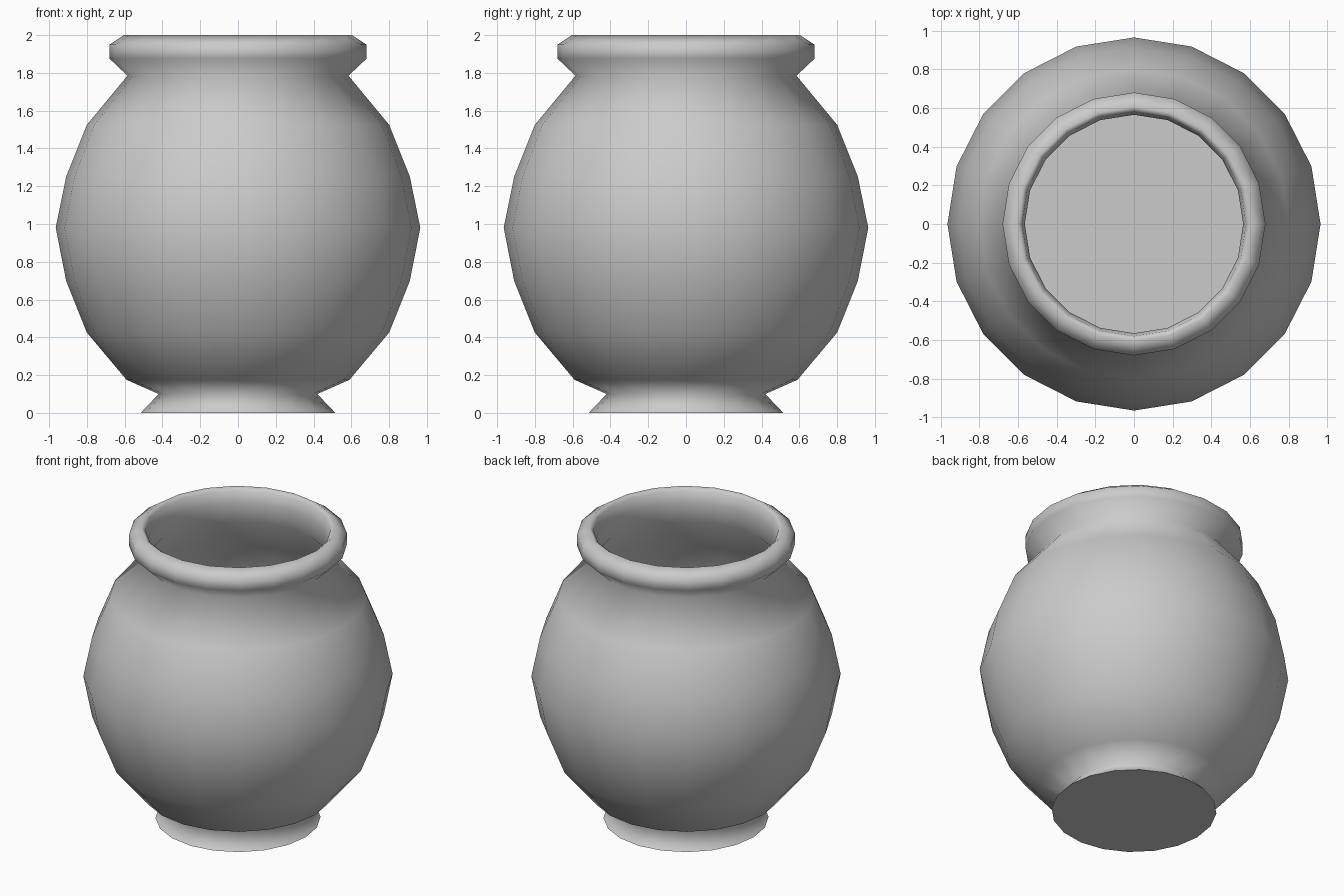
import bpy, bmesh
from math import cos, sin, tau

if "Cube" in bpy.data.objects:
    bpy.data.objects.remove(bpy.data.objects["Cube"])

SIDES = 20

# Profile (radius, z): foot, belly, neck, rolled rim, then down the inner wall to the floor
PROFILE = [
    (0.515, 0.00), (0.42, 0.10), (0.59, 0.175), (0.80, 0.425), (0.91, 0.70),
    (0.965, 0.98), (0.91, 1.25), (0.80, 1.525), (0.585, 1.785),
    (0.68, 1.875), (0.68, 1.95), (0.605, 2.00), (0.58, 1.98), (0.565, 1.90),
    (0.57, 1.77), (0.77, 1.51), (0.88, 1.24), (0.93, 0.98), (0.88, 0.71),
    (0.77, 0.44), (0.58, 0.20),
]


def lathe(name, profile, sides):
    bm = bmesh.new()
    rings = [[bm.verts.new((r * cos(tau * i / sides), r * sin(tau * i / sides), z))
              for i in range(sides)] for r, z in profile]
    # Walls between neighbouring rings
    for a, b in zip(rings, rings[1:]):
        for i in range(sides):
            j = (i + 1) % sides
            bm.faces.new((a[i], a[j], b[j], b[i])).smooth = True
    # Underside and inner floor, with crisp borders
    for cap in (bm.faces.new(rings[0][::-1]), bm.faces.new(rings[-1])):
        for e in cap.edges:
            e.smooth = False
    mesh = bpy.data.meshes.new(name)
    bm.to_mesh(mesh)
    bm.free()
    obj = bpy.data.objects.new(name, mesh)
    bpy.context.collection.objects.link(obj)
    return obj


lathe("pot", PROFILE, SIDES)
